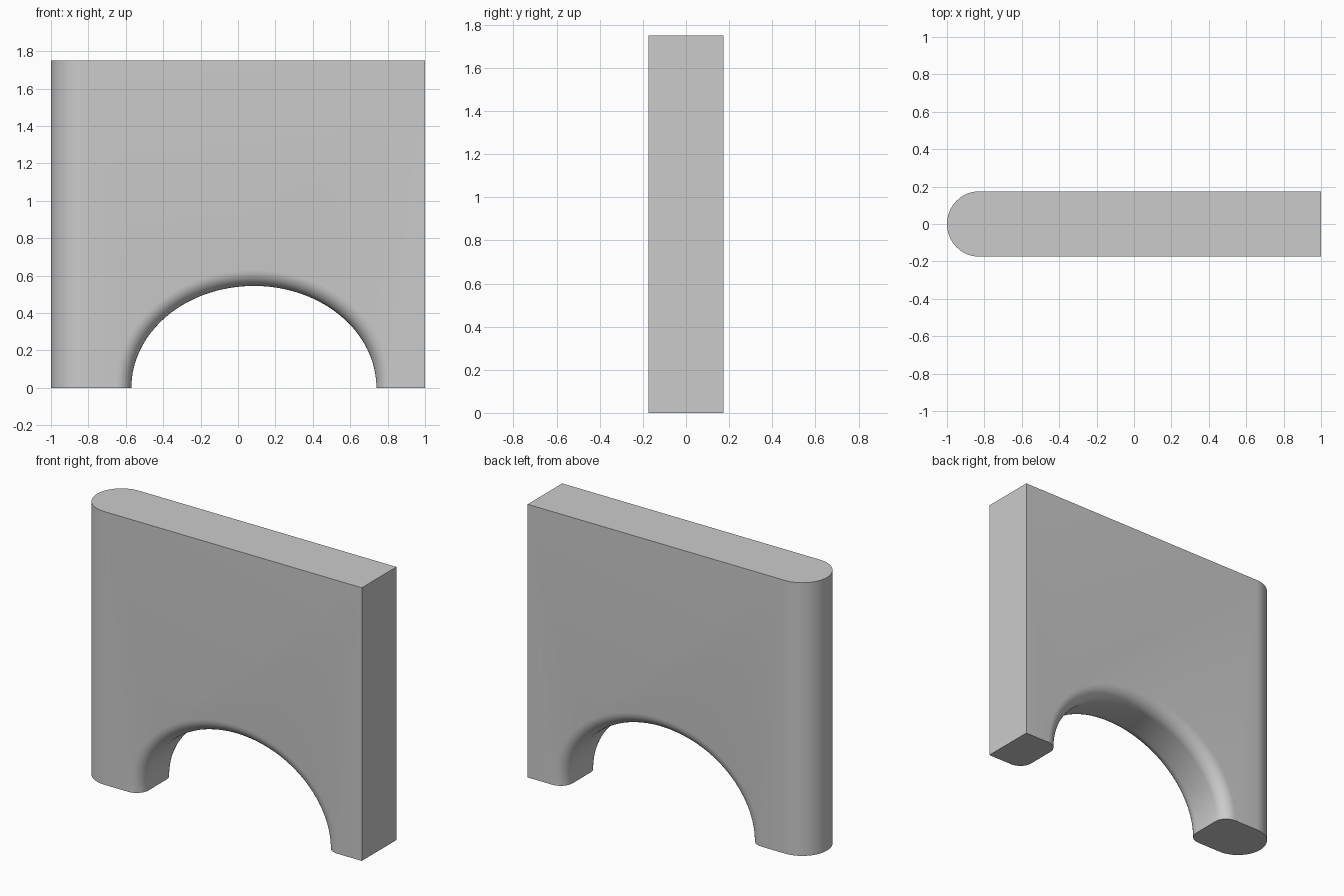
import bpy, bmesh
from math import sin, cos, pi, hypot, radians
from mathutils import Vector

if "Cube" in bpy.data.objects:
    bpy.data.objects.remove(bpy.data.objects["Cube"])

HALF_T, HEIGHT = 0.175, 1.75        # wall half thickness and height
CX, AX, AZ = 0.085, 0.655, 0.545    # arch centre and ellipse radii
FILLET = 0.085                      # rounding of the arch edges
N_ARCH, N_END, N_FILLET = 64, 32, 8

bm = bmesh.new()


def face(points):
    bm.faces.new([bm.verts.new(p) for p in points])


def loft(rows):
    for a, b in zip(rows, rows[1:]):
        for i in range(len(a) - 1):
            face((a[i], a[i + 1], b[i + 1], b[i]))


def arch(y, offset):
    """Half ellipse from left foot to right foot, pushed out along its normal."""
    row = []
    for i in range(N_ARCH + 1):
        t = pi * (1 - i / N_ARCH)
        nx, nz = cos(t) / AX, sin(t) / AZ
        n = hypot(nx, nz)
        z = AZ * sin(t) + offset * nz / n
        row.append(Vector((CX + AX * cos(t) + offset * nx / n, y, max(z, 0) if 0 < i < N_ARCH else 0)))
    return row


# Arch underside with rounded front and back edges
back = []
for k in range(N_FILLET + 1):
    t = pi / 2 * k / N_FILLET
    back.append((HALF_T - FILLET * (1 - sin(t)), FILLET * (1 - cos(t))))
profile = [(-y, o) for y, o in reversed(back)] + back
rows = [arch(y, o) for y, o in profile]
loft(rows)

# Half-round left end
xe = -1 + HALF_T
end = [Vector((xe - HALF_T * sin(pi * i / N_END), -HALF_T * cos(pi * i / N_END), 0))
       for i in range(N_END + 1)]
up = Vector((0, 0, HEIGHT))
loft([end, [p + up for p in end]])

# Front and back faces
for row, y in ((rows[0], -HALF_T), (rows[-1], HALF_T)):
    face(row + [(1, y, 0), (1, y, HEIGHT), (xe, y, HEIGHT), (xe, y, 0)])

# Top, square right end, and the two feet
face([p + up for p in end] + [(1, HALF_T, HEIGHT), (1, -HALF_T, HEIGHT)])
face([(1, -HALF_T, 0), (1, HALF_T, 0), (1, HALF_T, HEIGHT), (1, -HALF_T, HEIGHT)])
face(end + [r[0] for r in reversed(rows)])
face([r[-1] for r in rows] + [(1, HALF_T, 0), (1, -HALF_T, 0)])

bmesh.ops.remove_doubles(bm, verts=bm.verts, dist=1e-5)
bmesh.ops.recalc_face_normals(bm, faces=bm.faces)
mesh = bpy.data.meshes.new("arched_wall")
bm.to_mesh(mesh)
bm.free()
wall = bpy.data.objects.new("arched_wall", mesh)
bpy.context.collection.objects.link(wall)
bpy.context.view_layer.objects.active = wall
wall.select_set(True)
bpy.ops.object.shade_smooth_by_angle(angle=radians(30))
